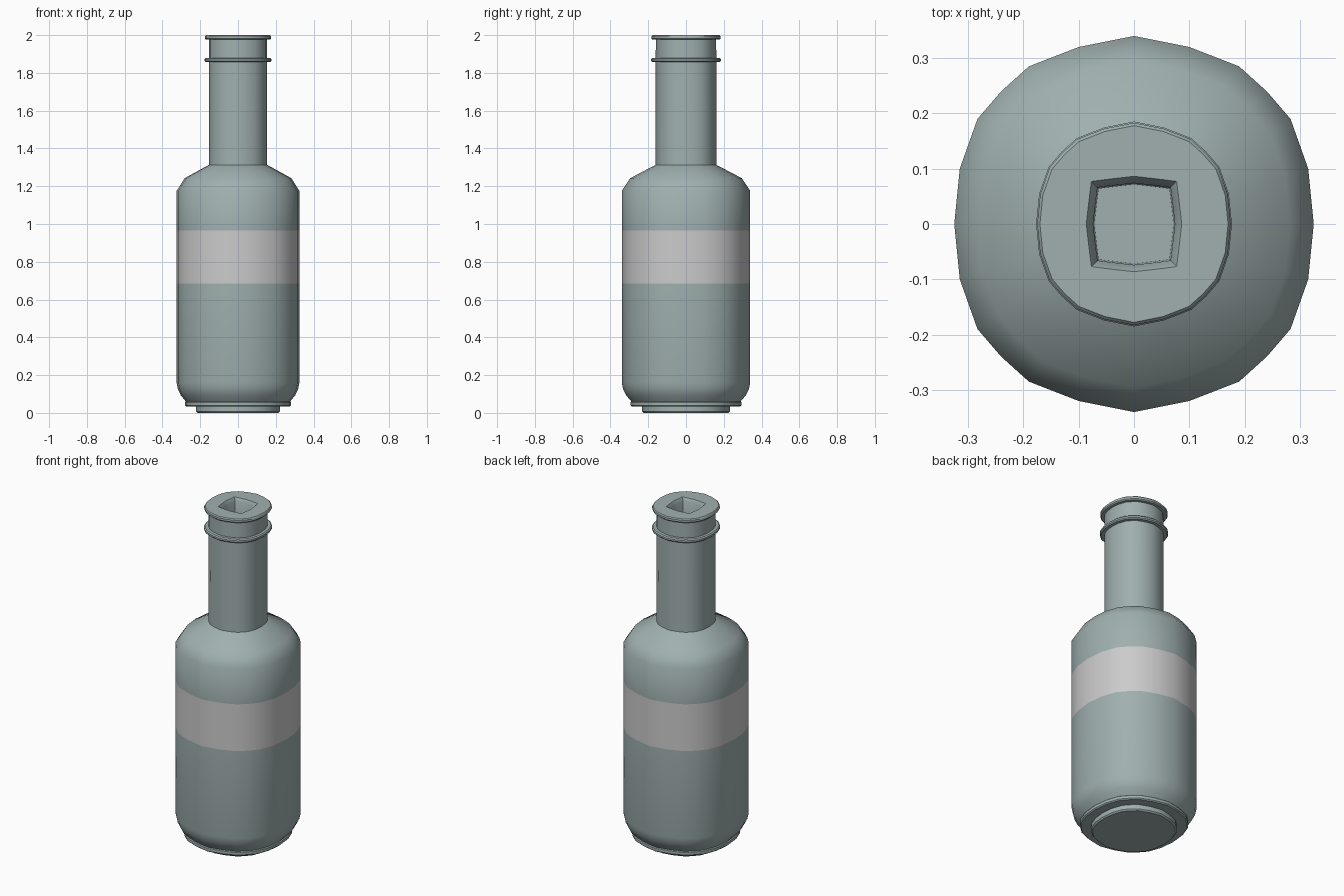
import bpy, math

if "Cube" in bpy.data.objects:
    bpy.data.objects.remove(bpy.data.objects["Cube"])

# One quadrant of the slightly oval 24-sided cross-section
QUAD = [(.325, 0), (.315, .1), (.283, .19), (.24, .24), (.19, .285), (.1, .32), (0, .34)]
half = QUAD + [(-x, y) for x, y in QUAD[-2::-1]]
SECTION = [(x / .325, y / .325) for x, y in half + [(x, -y) for x, y in half[-2:0:-1]]]
N = len(SECTION)

glass = bpy.data.materials.new("glass")
glass.diffuse_color = (.35, .435, .43, 1)
glass.use_nodes = True
glass.node_tree.nodes["Principled BSDF"].inputs["Base Color"].default_value = glass.diffuse_color


def ring(r, z):
    return [(x * r, y * r, z) for x, y in SECTION]


def square_ring(r, z):
    # rounded-square opening with slightly bulged sides
    out = []
    for x, y in SECTION:
        k = r / max(abs(x), abs(y))
        bulge = 1 + .12 * (1 - min(abs(x), abs(y)) / max(abs(x), abs(y)))
        out.append((x * k * bulge, y * k * bulge, z))
    return out


def loft(name, rings, cap_start=False, cap_end=False, material=None):
    verts = [v for rg in rings for v in rg]
    faces = [(j * N + i, j * N + (i + 1) % N, (j + 1) * N + (i + 1) % N, (j + 1) * N + i)
             for j in range(len(rings) - 1) for i in range(N)]
    if cap_start:
        faces.append(tuple(reversed(range(N))))
    if cap_end:
        faces.append(tuple(range(len(verts) - N, len(verts))))
    mesh = bpy.data.meshes.new(name)
    mesh.from_pydata(verts, [], faces)
    mesh.shade_smooth()
    mesh.set_sharp_from_angle(angle=math.radians(40))
    if material:
        mesh.materials.append(material)
    obj = bpy.data.objects.new(name, mesh)
    bpy.context.collection.objects.link(obj)
    return obj


def profile(points):
    return [ring(r, z) for r, z in points]


# Stepped foot, rounded heel and lower wall
loft("lower_body", profile([
    (.215, 0), (.222, .008), (.222, .034), (.275, .034), (.281, .04), (.281, .056),
    (.276, .06), (.303, .093), (.318, .125), (.325, .16), (.325, .685)]),
    cap_start=True, material=glass)

# Label band, flush with the wall
loft("label_band", profile([(.325, .685), (.325, .965)]))

# Upper wall, shoulder, neck, lip and mouth opening
loft("upper_body", profile([
    (.325, .965), (.325, 1.175), (.282, 1.243), (.154, 1.313), (.153, 1.976),
    (.169, 1.976), (.175, 1.982), (.175, 1.994), (.17, 2)])
    + [square_ring(.077, 2), square_ring(.066, 1.98), square_ring(.064, 1.85)],
    cap_end=True, material=glass)

# Raised ring below the lip
loft("neck_ring", profile([
    (.15, 1.857), (.171, 1.857), (.177, 1.863), (.177, 1.873), (.171, 1.879), (.15, 1.879)]),
    material=glass)
